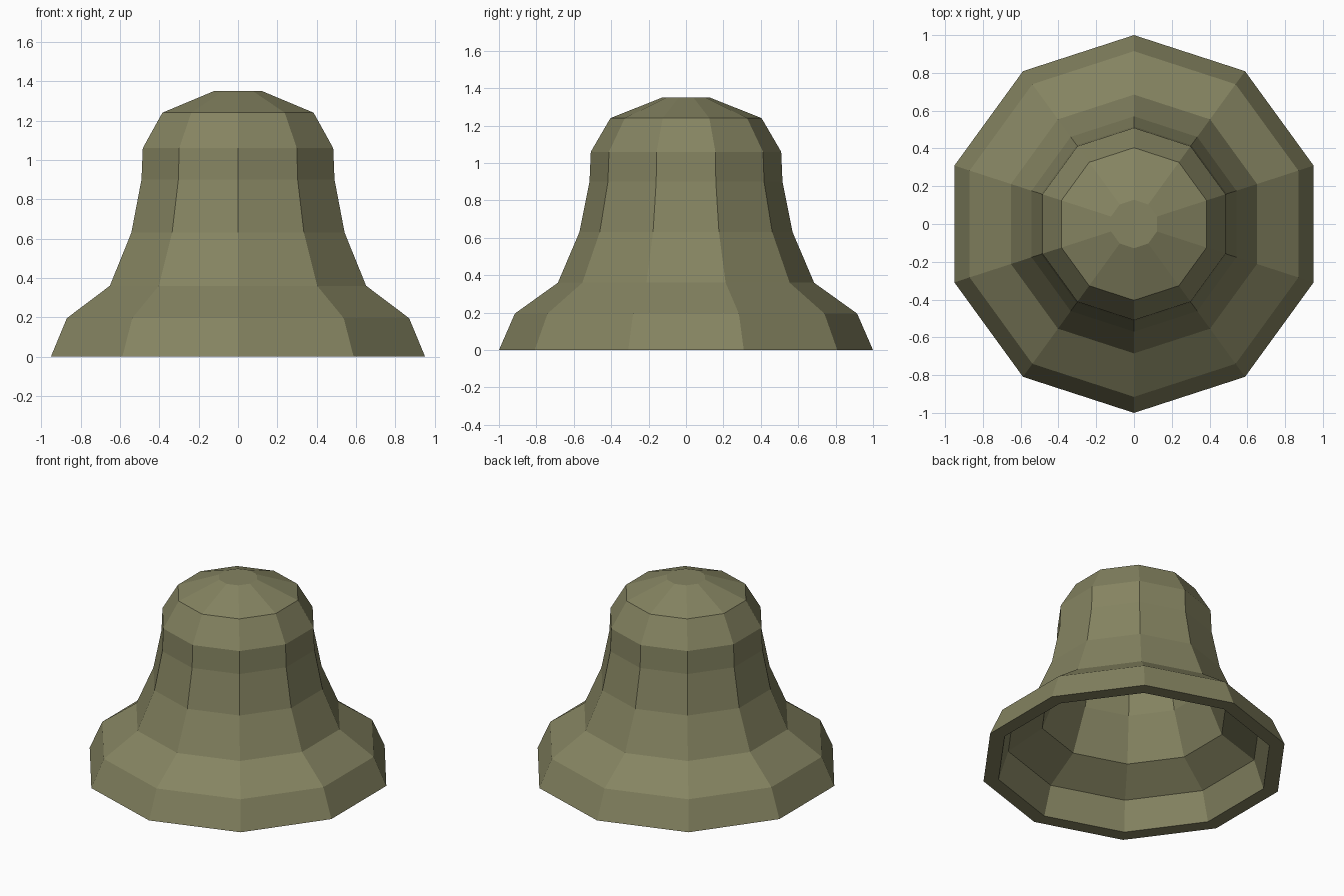
import bpy, bmesh
from math import cos, sin, pi

if "Cube" in bpy.data.objects:
    bpy.data.objects.remove(bpy.data.objects["Cube"])

SIDES = 10
# (radius, height): outer wall up to the crown, then inner wall from crown to rim
outer = [(1.0, 0), (0.915, 0.195), (0.685, 0.36), (0.57, 0.63),
         (0.516, 0.90), (0.509, 1.06), (0.404, 1.24), (0.128, 1.35)]
inner = [(0.10, 1.26), (0.34, 1.17), (0.425, 1.03), (0.43, 0.89),
         (0.49, 0.63), (0.61, 0.34), (0.835, 0.20), (0.90, 0)]

# Bell shell: faceted lathe with a hollow inside
bm = bmesh.new()


def ring(r, z):
    return [bm.verts.new((r * cos(pi / 2 + 2 * pi * i / SIDES),
                          r * sin(pi / 2 + 2 * pi * i / SIDES), z))
            for i in range(SIDES)]


def bridge(a, b):
    for i in range(SIDES):
        j = (i + 1) % SIDES
        bm.faces.new((a[i], a[j], b[j], b[i]))


out_rings = [ring(*p) for p in outer]
in_rings = [ring(*p) for p in inner]
for rings in (out_rings, in_rings):
    for a, b in zip(rings, rings[1:]):
        bridge(a, b)

# Flat crown, inner ceiling and bottom rim
bm.faces.new(out_rings[-1])
bm.faces.new(in_rings[0])
bridge(in_rings[-1], out_rings[0])
bmesh.ops.recalc_face_normals(bm, faces=bm.faces[:])

mesh = bpy.data.meshes.new("bell")
bm.to_mesh(mesh)
bm.free()
bell = bpy.data.objects.new("bell", mesh)
bpy.context.collection.objects.link(bell)

# Olive bronze
mat = bpy.data.materials.new("olive_bronze")
mat.diffuse_color = (0.235, 0.23, 0.12, 1)
mat.use_nodes = True
mat.node_tree.nodes["Principled BSDF"].inputs["Base Color"].default_value = mat.diffuse_color
mesh.materials.append(mat)
